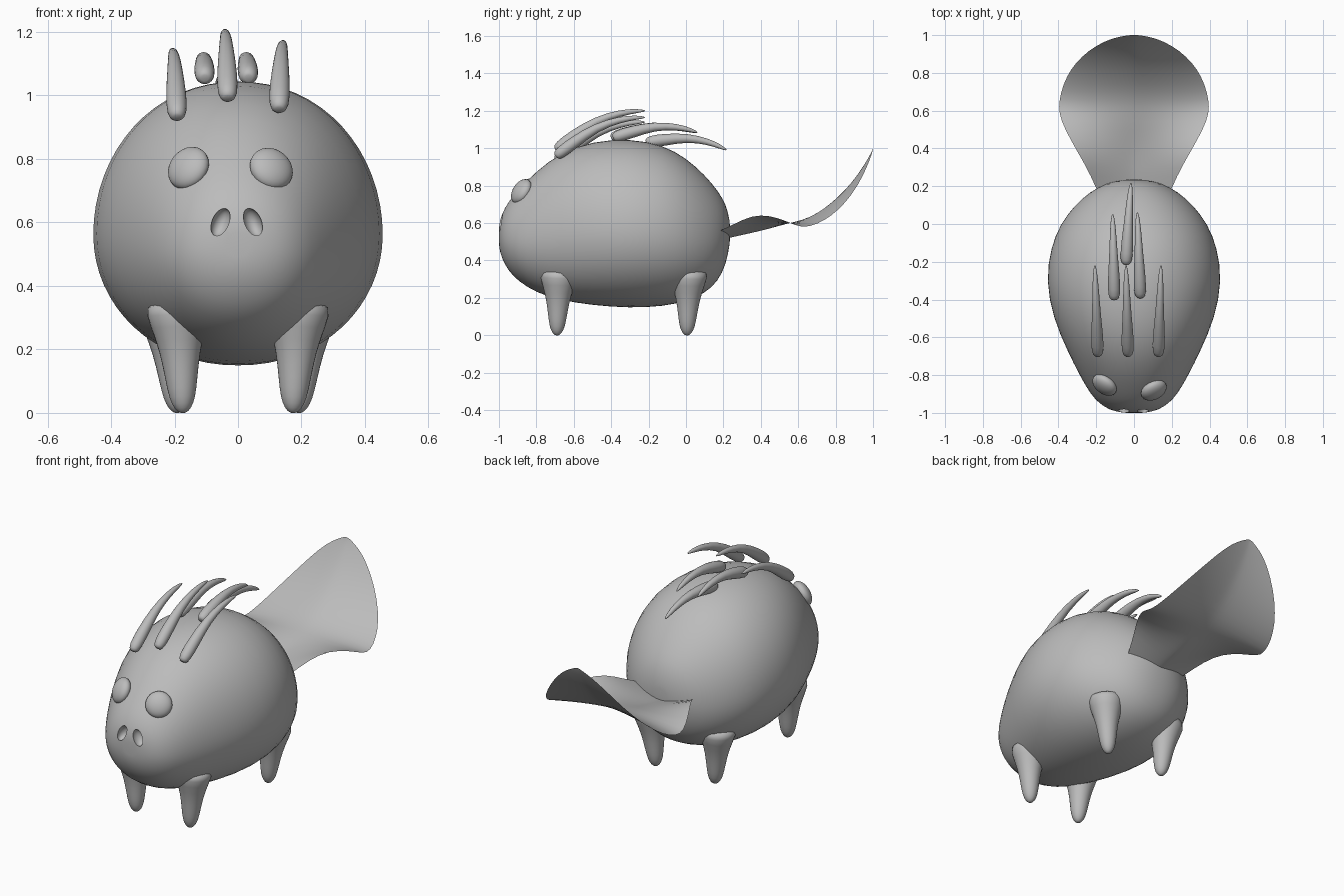
import bpy, bmesh
from math import sin, cos, pi, radians
from mathutils import Vector, Matrix

if "Cube" in bpy.data.objects:
    bpy.data.objects.remove(bpy.data.objects["Cube"])

grey = bpy.data.materials.new("plain grey")
grey.use_nodes = True
grey.diffuse_color = (0.5, 0.5, 0.5, 1)
grey.node_tree.nodes["Principled BSDF"].inputs["Base Color"].default_value = (0.5, 0.5, 0.5, 1)


def finish(name, bm, subdivide=0, angle=60):
    """Turn a bmesh into a smooth, coloured object."""
    mesh = bpy.data.meshes.new(name)
    bm.to_mesh(mesh)
    bm.free()
    obj = bpy.data.objects.new(name, mesh)
    bpy.context.collection.objects.link(obj)
    mesh.materials.append(grey)
    if subdivide:
        obj.modifiers.new("smooth", "SUBSURF").levels = subdivide
        obj.modifiers["smooth"].render_levels = subdivide
    bpy.ops.object.select_all(action="DESELECT")
    obj.select_set(True)
    bpy.context.view_layer.objects.active = obj
    if subdivide:
        bpy.ops.object.modifier_apply(modifier="smooth")
    bpy.ops.object.shade_smooth_by_angle(angle=radians(angle))
    return obj


def bridge(rings, closed=True):
    """Skin a list of point rings; closed rings also get end caps."""
    bm = bmesh.new()
    rows = [[bm.verts.new(p) for p in ring] for ring in rings]
    n = len(rows[0])
    for a, b in zip(rows, rows[1:]):
        for i in range(n if closed else n - 1):
            j = (i + 1) % n
            bm.faces.new((a[i], a[j], b[j], b[i]))
    if closed:
        for row in (rows[0], rows[-1]):
            centre = bm.verts.new(sum((v.co for v in row), Vector()) / n)
            for i in range(n):
                bm.faces.new((row[i], row[(i + 1) % n], centre))
    bmesh.ops.recalc_face_normals(bm, faces=bm.faces)
    return bm


def tube(name, path, radii, sides=12):
    """Round limb along a path lying near the yz plane."""
    rings = []
    for k, (p, r) in enumerate(zip(path, radii)):
        along = (path[min(k + 1, len(path) - 1)] - path[max(k - 1, 0)]).normalized()
        u = (Vector((1, 0, 0)) - along * along.x).normalized()
        v = along.cross(u)
        rings.append([p + r * (u * cos(2 * pi * i / sides) + v * sin(2 * pi * i / sides))
                      for i in range(sides)])
    return finish(name, bridge(rings), subdivide=1, angle=80)


def ellipsoid(name, centre, facing, size, roll=0):
    """Flattened ball whose thin axis points along facing."""
    bm = bmesh.new()
    bmesh.ops.create_uvsphere(bm, u_segments=24, v_segments=16, radius=1)
    turn = Vector(facing).to_track_quat("Z", "Y").to_matrix().to_4x4()
    bm.transform(Matrix.Translation(centre) @ turn @ Matrix.Rotation(roll, 4, "Z")
                 @ Matrix.Diagonal((*size, 1)))
    return finish(name, bm)


# Body: sections of y, half width, top, bottom
sections = [
    (-1.0, .06, .59, .47), (-.985, .13, .65, .41), (-.95, .185, .715, .345),
    (-.9, .232, .775, .29), (-.8, .29, .88, .225), (-.67, .355, .98, .185),
    (-.5, .43, 1.04, .158), (-.3, .47, 1.055, .143), (-.12, .442, 1.02, .152),
    (.0, .392, .95, .18), (.1, .315, .86, .222), (.17, .235, .775, .285),
    (.215, .15, .7, .38), (.235, .06, .61, .49)]
rings = []
for y, w, top, low in sections:
    mid = low + (top - low) * .46
    ring = []
    for i in range(32):
        c, s = cos(2 * pi * i / 32), sin(2 * pi * i / 32)
        x = w * abs(c) ** .95 * (1 if c > 0 else -1)
        ring.append(Vector((x, y, mid + s * (top - mid if s > 0 else mid - low))))
    rings.append(ring)
body = finish("body", bridge(rings), subdivide=1)

# Nostrils: dents cut into the snout
for side, x in ((-1, -.055), (1, .047)):
    cutter = ellipsoid("nostril_cutter", (x, -.985, .6), (0, -1, 0),
                       (.027, .047, .035), roll=radians(22 * side))
    cut = body.modifiers.new("nostril", "BOOLEAN")
    cut.operation, cut.solver, cut.object = "DIFFERENCE", "EXACT", cutter
    bpy.context.view_layer.objects.active = body
    bpy.ops.object.modifier_apply(modifier="nostril")
    bpy.data.objects.remove(cutter)
bpy.ops.object.select_all(action="DESELECT")
body.select_set(True)
bpy.ops.object.shade_smooth_by_angle(angle=radians(40))

# Eyes
ellipsoid("right_eye", (-.156, -.852, .771), (-.55, -.75, .45), (.072, .072, .04))
ellipsoid("left_eye", (.105, -.88, .769), (.42, -.8, .5), (.072, .072, .04))

# Legs: flared at the belly, rounded at the foot
heights = [.35, .27, .19, .11, .045, .012, 0]
leg_radii = [.115, .088, .064, .052, .042, .026, .01]
for label, x, y, splay in (("front", .173, -.69, .05), ("back", .19, .005, .08)):
    for side, s in (("left", 1), ("right", -1)):
        tube(f"{label}_{side}_leg", [Vector((s * (x + splay * z), y + .03 * z, z)) for z in heights],
             leg_radii, sides=16)

# Back spines: one curved shape, pitched to follow the back
curve = [(-.035, -.02), (-.02, -.005), (.06, .055), (.18, .138), (.31, .18), (.4, .19), (.44, .19)]
spine_radii = [.018, .034, .034, .024, .018, .012, .004]
spines = [(-.193, -.66, .95, -.207, 0, 1), (-.033, -.66, 1.01, -.042, 0, 1),
          (.13, -.66, .975, .143, 0, 1), (-.105, -.365, 1.06, -.113, -20, .87),
          (.032, -.355, 1.06, .018, -20, .87), (-.04, -.18, 1.03, -.016, -29, .83)]
for k, (x, y, z, tip_x, pitch, size) in enumerate(spines):
    turn = Matrix.Rotation(radians(pitch), 3, "X")
    path = [Vector((x + (tip_x - x) * a / .44, y, z)) + size * (turn @ Vector((0, a, b)))
            for a, b in curve]
    tube(f"back_spine_{k + 1}", path, spine_radii)

# Tail fan: thin wavy sheet, sections of y, half width, middle height, edge height
fan = [(.16, .19, .5, .55), (.25, .225, .525, .59), (.35, .28, .545, .642),
       (.45, .338, .57, .642), (.55, .388, .6, .605), (.62, .4, .615, .572),
       (.7, .387, .65, .592), (.78, .357, .71, .64), (.85, .312, .775, .705),
       (.92, .24, .86, .8), (.97, .152, .94, .905), (.992, .08, .98, .965), (1, .02, 1, .995)]
rows = []
for y, w, mid, edge in fan:
    rows.append([Vector((w * t / 8, y, mid + (edge - mid) * abs(t / 8) ** 1.4))
                 for t in range(-8, 9)])
finish("tail_fan", bridge(rows, closed=False), subdivide=1, angle=80)
